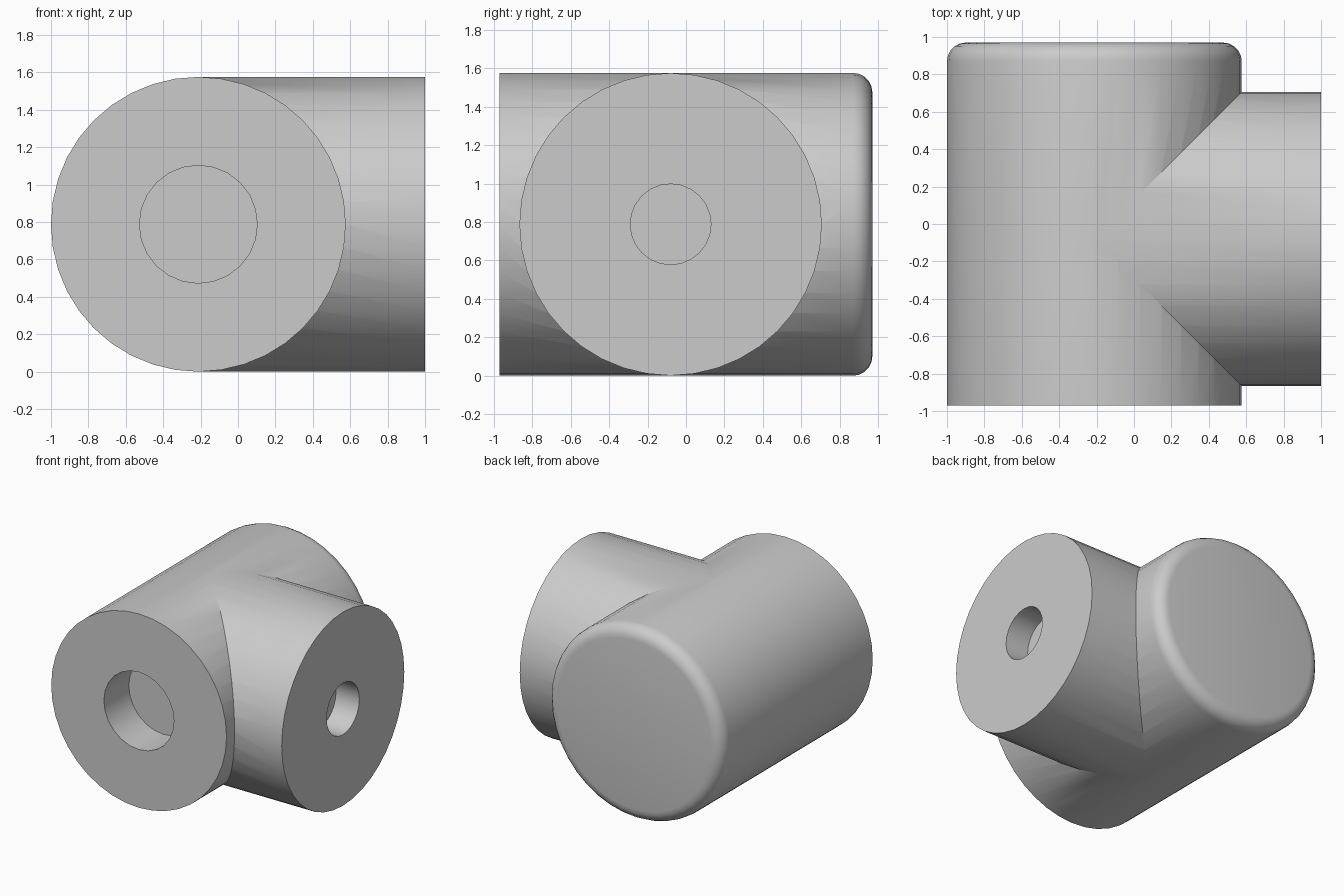
import bpy, bmesh, math
from mathutils import Matrix, Vector

cube = bpy.data.objects.get("Cube")
if cube:
    bpy.data.objects.remove(cube, do_unlink=True)

RADIUS = 0.788
AXIS_X, AXIS_Y = -0.212, -0.08   # where the two tube axes cross
BACK, END = 0.97, 1.0            # back of the body, end of the branch

grey = bpy.data.materials.new("plain_grey")
grey.use_nodes = True
colour = (0.6, 0.6, 0.6, 1)
grey.diffuse_color = colour
grey.node_tree.nodes["Principled BSDF"].inputs["Base Color"].default_value = colour


def cylinder(name, start, end, radius, sides, fillet=0):
    """Cylinder between two points, optionally rounded at its far end."""
    start, end = Vector(start), Vector(end)
    axis = end - start
    bm = bmesh.new()
    bmesh.ops.create_cone(bm, cap_ends=True, segments=sides, radius1=radius,
                          radius2=radius, depth=axis.length)
    if fillet:
        rim = [e for e in bm.edges if all(v.co.z > 0 for v in e.verts)]
        bmesh.ops.bevel(bm, geom=rim, offset=fillet, segments=5,
                        profile=0.5, affect='EDGES')
    turn = axis.to_track_quat('Z', 'Y').to_matrix().to_4x4()
    bm.transform(Matrix.Translation((start + end) / 2) @ turn)
    mesh = bpy.data.meshes.new(name)
    bm.to_mesh(mesh)
    bm.free()
    mesh.materials.append(grey)
    obj = bpy.data.objects.new(name, mesh)
    bpy.context.collection.objects.link(obj)
    return obj


def combine(target, tool, operation):
    """Apply a boolean and discard the tool."""
    bpy.context.view_layer.objects.active = target
    mod = target.modifiers.new(operation.lower(), 'BOOLEAN')
    mod.operation, mod.object, mod.solver = operation, tool, 'EXACT'
    bpy.ops.object.modifier_apply(modifier=mod.name)
    bpy.data.objects.remove(tool, do_unlink=True)


# Main body with a rounded back, and the side branch
body = cylinder("tee_connector", (AXIS_X, -BACK, RADIUS), (AXIS_X, BACK, RADIUS),
                RADIUS, 40, fillet=0.1)
branch = cylinder("branch", (AXIS_X, AXIS_Y, RADIUS), (END, AXIS_Y, RADIUS),
                  RADIUS - 0.001, 40)
combine(body, branch, 'UNION')

# Blind holes in the front face and the branch face
front_hole = cylinder("front_hole", (AXIS_X, -BACK - 0.2, RADIUS),
                      (AXIS_X, -BACK + 0.32, RADIUS), 0.315, 24)
combine(body, front_hole, 'DIFFERENCE')
side_hole = cylinder("side_hole", (END + 0.2, AXIS_Y, RADIUS),
                     (END - 0.21, AXIS_Y, RADIUS), 0.21, 24)
combine(body, side_hole, 'DIFFERENCE')

# Smooth tubes with crisp rims
bpy.ops.object.select_all(action='DESELECT')
body.select_set(True)
bpy.context.view_layer.objects.active = body
bpy.ops.object.shade_smooth_by_angle(angle=math.radians(30))
